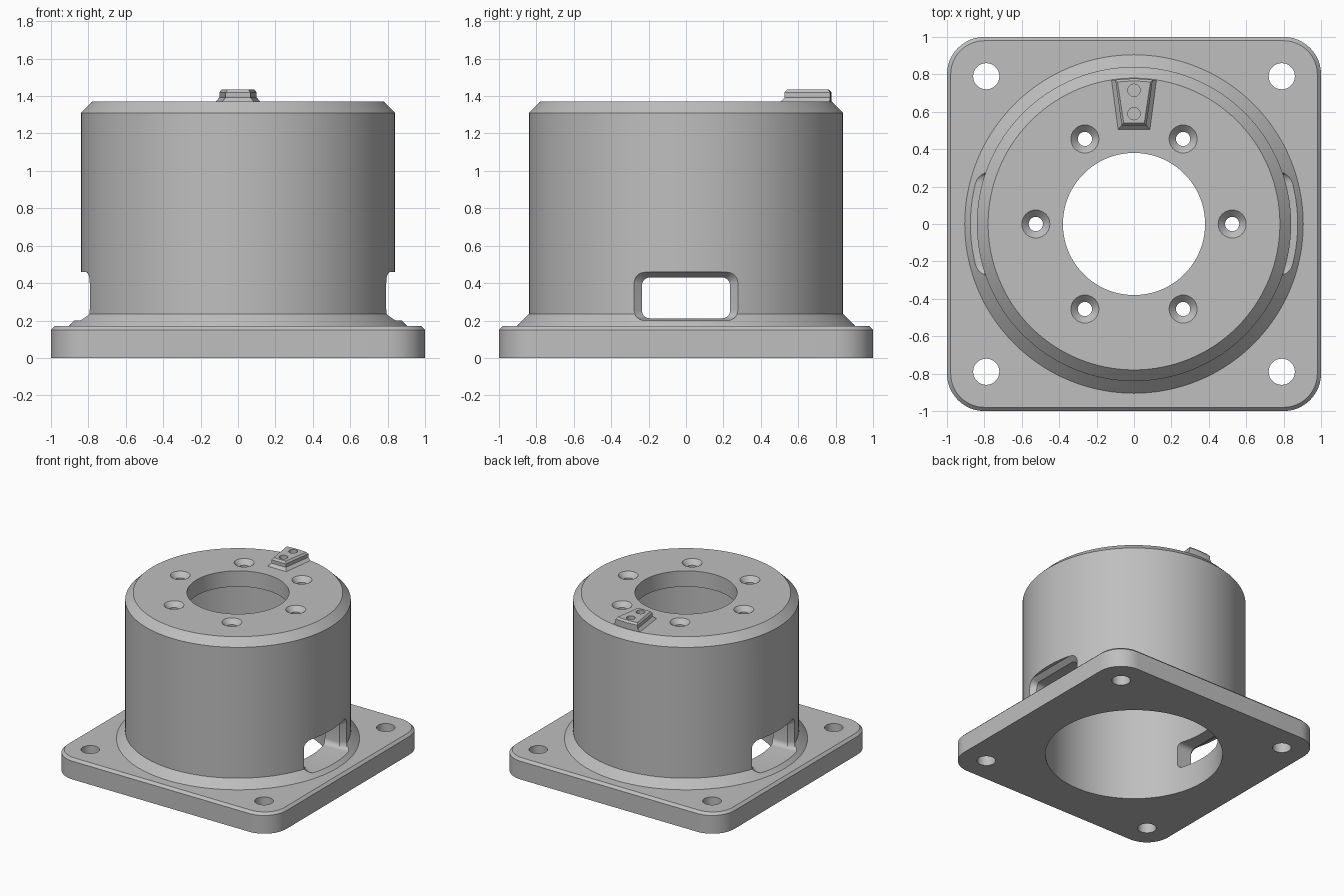
import bpy, bmesh
from math import sin, cos, pi, sqrt, radians

cube = bpy.data.objects.get("Cube")
if cube:
    bpy.data.objects.remove(cube, do_unlink=True)

GREY = (0.52, 0.52, 0.52, 1)
mat = bpy.data.materials.new("machined grey")
mat.use_nodes = True
mat.diffuse_color = GREY
mat.node_tree.nodes["Principled BSDF"].inputs["Base Color"].default_value = GREY


def loft(name, rings):
    """Closed solid skinned through rings with equal point counts."""
    bm = bmesh.new()
    loops = [[bm.verts.new(p) for p in ring] for ring in rings]
    n = len(loops[0])
    for a, b in zip(loops, loops[1:]):
        for i in range(n):
            j = (i + 1) % n
            bm.faces.new((a[i], a[j], b[j], b[i]))
    bm.faces.new(loops[0][::-1])
    bm.faces.new(loops[-1])
    bmesh.ops.recalc_face_normals(bm, faces=bm.faces)
    mesh = bpy.data.meshes.new(name)
    bm.to_mesh(mesh)
    bm.free()
    mesh.materials.append(mat)
    ob = bpy.data.objects.new(name, mesh)
    bpy.context.collection.objects.link(ob)
    return ob


def turned(name, profile, x=0, y=0, n=128):
    """Solid of revolution from (radius, height) pairs."""
    return loft(name, [[(x + r * cos(2 * pi * i / n), y + r * sin(2 * pi * i / n), z)
                        for i in range(n)] for r, z in profile])


def combine(target, other, operation):
    mod = target.modifiers.new(operation.lower(), 'BOOLEAN')
    mod.operation = operation
    mod.solver = 'EXACT'
    mod.object = other
    bpy.context.view_layer.objects.active = target
    bpy.ops.object.modifier_apply(modifier=mod.name)
    bpy.data.objects.remove(other, do_unlink=True)


def rounded_rect(u0, u1, v0, v1, r, steps):
    """Counter-clockwise rounded rectangle as (u, v) pairs."""
    pts = []
    for k, (u, v) in enumerate([(u1 - r, v1 - r), (u0 + r, v1 - r),
                                (u0 + r, v0 + r), (u1 - r, v0 + r)]):
        for s in range(steps + 1):
            a = (k + s / steps) * pi / 2
            pts.append((u + r * cos(a), v + r * sin(a)))
    return pts


def square_ring(half, r, z):
    return [(x, y, z) for x, y in rounded_rect(-half, half, -half, half, r, 12)]


# Square flange with chamfered upper rim, merged with the turned housing
housing = loft("housing", [square_ring(1, 0.2, 0), square_ring(1, 0.2, 0.15),
                           square_ring(0.98, 0.18, 0.17)])
barrel = turned("barrel", [(0.905, 0.08), (0.905, 0.17), (0.84, 0.235),
                           (0.84, 1.31), (0.78, 1.37)])
combine(housing, barrel, 'UNION')

# Wide bore from below, narrower opening through the top plate
combine(housing, turned("bore", [(0.667, -0.1), (0.667, 1.24)]), 'DIFFERENCE')
combine(housing, turned("top_opening", [(0.38, 1.1), (0.38, 1.5)]), 'DIFFERENCE')

# Flange bolt holes
for sx in (-1, 1):
    for sy in (-1, 1):
        combine(housing, turned("bolt_hole", [(0.07, -0.1), (0.07, 0.3)],
                                0.79 * sx, 0.79 * sy, 32), 'DIFFERENCE')

# Countersunk screw holes in the top plate
for k in range(6):
    a = k * pi / 3
    combine(housing, turned("screw_hole", [(0.038, 1.1), (0.038, 1.332), (0.075, 1.37),
                                           (0.075, 1.5)],
                            0.525 * cos(a), 0.525 * sin(a), 32), 'DIFFERENCE')

# Side windows with bevelled surrounds that follow the round wall
inner = rounded_rect(-0.235, 0.235, 0.212, 0.43, 0.04, 6)
outer = rounded_rect(-0.28, 0.28, 0.2, 0.46, 0.06, 6)
for s in (-1, 1):
    window = loft("window", [
        [(s * 0.45, y, z) for y, z in inner],
        [(s * sqrt(0.795 ** 2 - y * y), y, z) for y, z in inner],
        [(s * sqrt(0.842 ** 2 - y * y), y, z) for y, z in outer],
        [(s * 1.1, y, z) for y, z in outer]])
    combine(housing, window, 'DIFFERENCE')


# Tapered locating key on the top, its outer end following the rim
def key_ring(wide, narrow, front, r, z):
    arc = [wide * (1 - k / 4) for k in range(9)]
    return [(-narrow, front, z), (narrow, front, z)] + [(x, sqrt(r * r - x * x), z) for x in arc]


key = loft("locating_key", [key_ring(0.12, 0.085, 0.505, 0.777, 1.362),
                            key_ring(0.12, 0.085, 0.505, 0.777, 1.37),
                            key_ring(0.1, 0.066, 0.527, 0.777, 1.392),
                            key_ring(0.1, 0.066, 0.527, 0.777, 1.42),
                            key_ring(0.088, 0.055, 0.54, 0.764, 1.435)])
for y in (0.59, 0.715):
    combine(key, turned("pin_hole", [(0.033, 1.3), (0.033, 1.5)], 0, y, 24), 'DIFFERENCE')

# Smooth round walls, crisp edges
for ob in (housing, key):
    bpy.ops.object.select_all(action='DESELECT')
    ob.select_set(True)
    bpy.context.view_layer.objects.active = ob
    bpy.ops.object.shade_smooth_by_angle(angle=radians(30))
